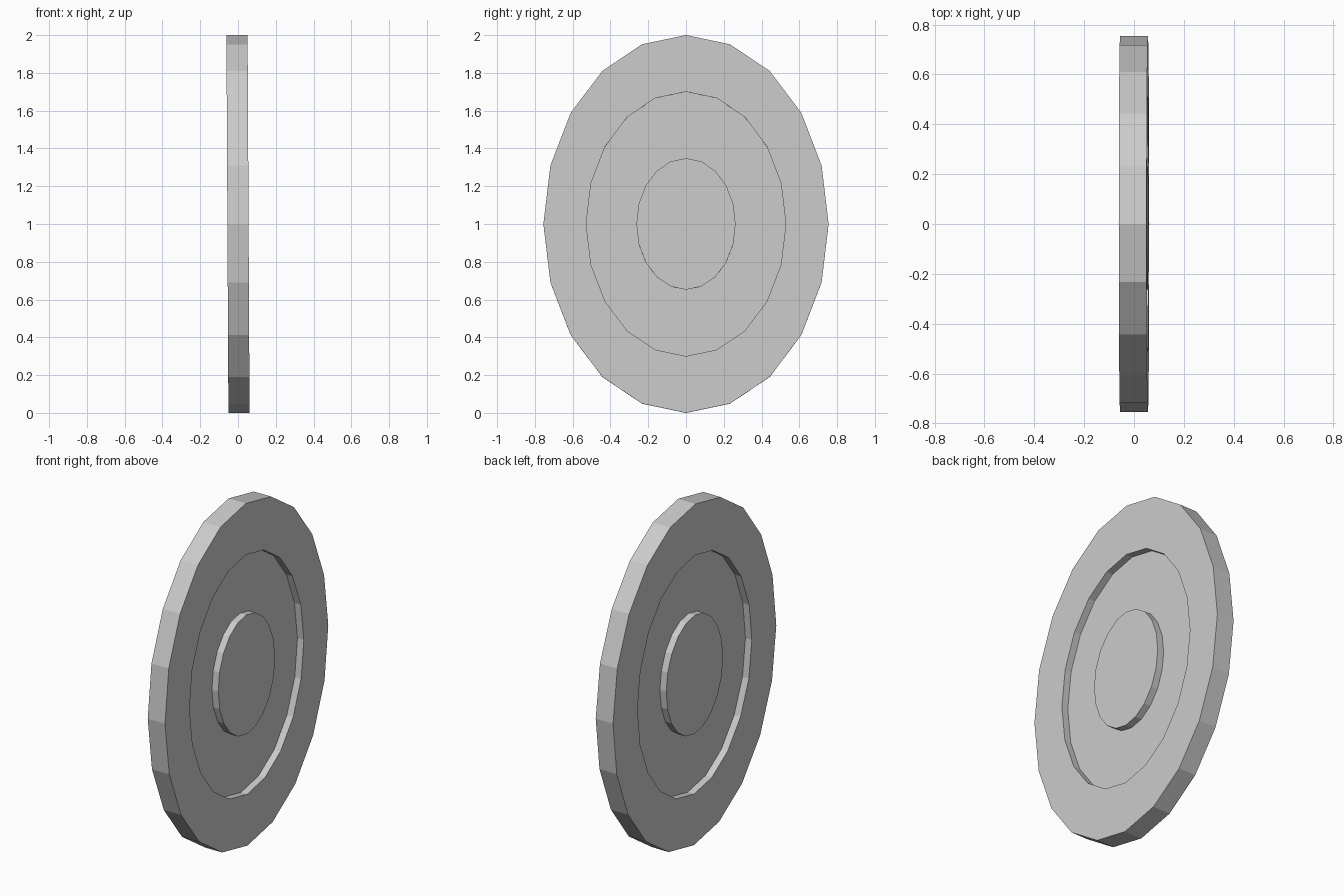
import bpy, bmesh, math
from mathutils import Matrix

if "Cube" in bpy.data.objects:
    bpy.data.objects.remove(bpy.data.objects["Cube"])

SIDES = 20
ASPECT = 0.755      # width / height of the oval
HALF = 0.056        # half thickness of rim and hub
WEB = 0.015         # half thickness of the recessed band
RIM_R, BAND_R, HUB_R = 1.0, 0.70, 0.348

# Half profile (radius, x) from the +x hub centre round the rim to the -x centre
side = [(HUB_R, HALF), (HUB_R, WEB), (BAND_R, WEB), (BAND_R, HALF), (RIM_R, HALF)]
profile = side + [(r, -x) for r, x in reversed(side)]

# Oval disc: loops of 20 points joined by quads, capped by the hub faces
bm = bmesh.new()
loops = []
for r, x in profile:
    loop = []
    for i in range(SIDES):
        a = 2 * math.pi * i / SIDES
        loop.append(bm.verts.new((x, r * ASPECT * math.sin(a), r * math.cos(a))))
    loops.append(loop)
for a, b in zip(loops, loops[1:]):
    for i in range(SIDES):
        j = (i + 1) % SIDES
        bm.faces.new((a[i], a[j], b[j], b[i]))
bm.faces.new(loops[0])
bm.faces.new(loops[-1])
bmesh.ops.recalc_face_normals(bm, faces=bm.faces)

# Very slight backward lean, then stand on the ground
bm.transform(Matrix.Translation((0, 0, 1)) @ Matrix.Rotation(-0.0052, 4, 'Y'))

mesh = bpy.data.meshes.new("oval_disc")
bm.to_mesh(mesh)
bm.free()
disc = bpy.data.objects.new("oval_disc", mesh)
bpy.context.collection.objects.link(disc)
